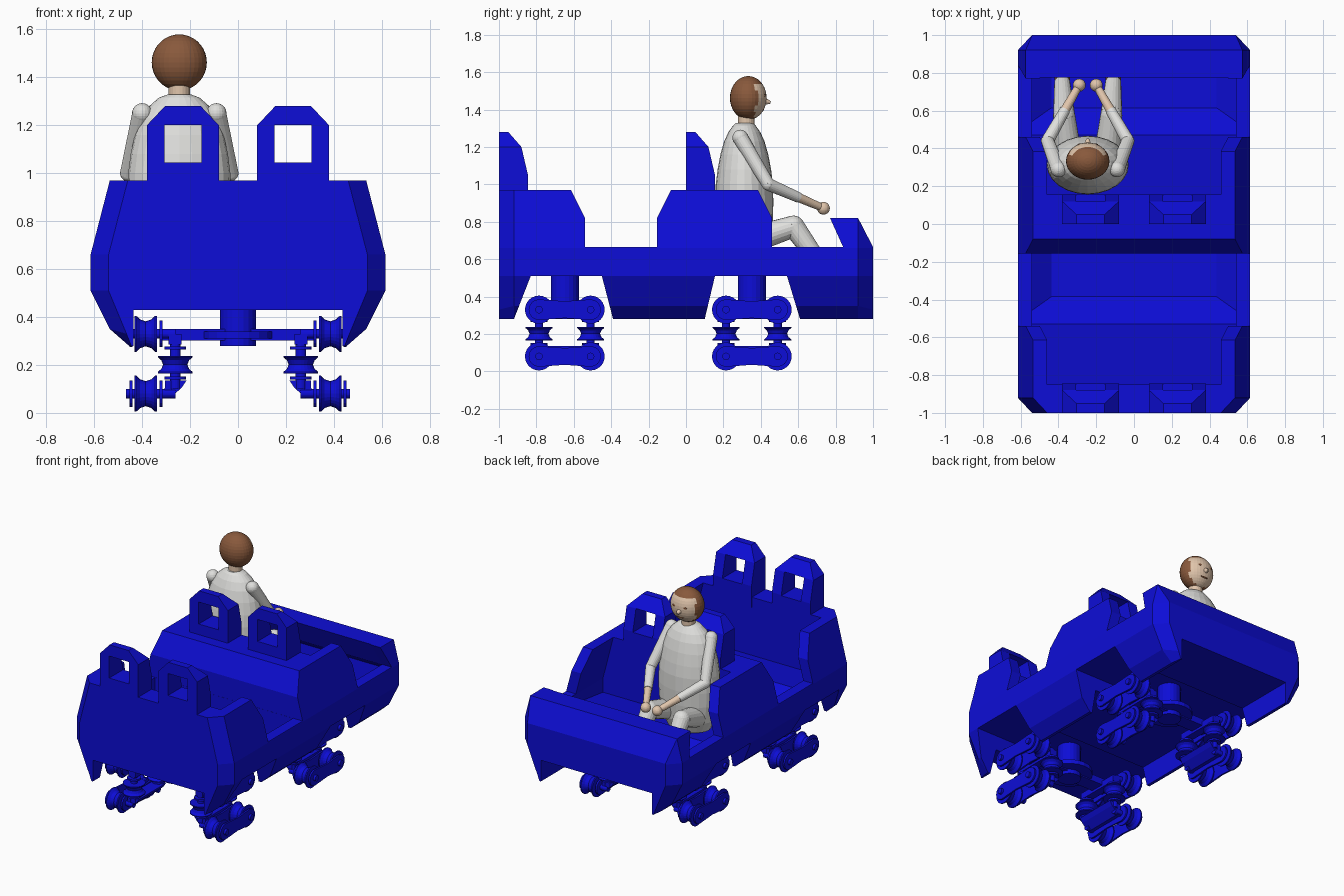
import bpy, bmesh, math
from mathutils import Vector, Matrix

if "Cube" in bpy.data.objects:
    bpy.data.objects.remove(bpy.data.objects["Cube"])


def material(name, rgb):
    m = bpy.data.materials.new(name)
    m.diffuse_color = (*rgb, 1)
    m.use_nodes = True
    m.node_tree.nodes["Principled BSDF"].inputs["Base Color"].default_value = m.diffuse_color
    return m


BLUE = material("blue paint", (0.004, 0.004, 0.68))
GREY = material("light grey cloth", (0.74, 0.74, 0.72))
SKIN = material("skin", (0.75, 0.56, 0.41))
BROWN = material("brown hair", (0.25, 0.10, 0.045))


def finish(name, bm, *mats):
    bmesh.ops.recalc_face_normals(bm, faces=bm.faces)
    me = bpy.data.meshes.new(name)
    bm.to_mesh(me)
    bm.free()
    for m in mats:
        me.materials.append(m)
    ob = bpy.data.objects.new(name, me)
    bpy.context.collection.objects.link(ob)
    return ob


def loft(name, rings, mat=BLUE):
    """Closed solid through equal-sized rings of points."""
    bm = bmesh.new()
    vs = [[bm.verts.new(p) for p in r] for r in rings]
    n = len(vs[0])
    for a, b in zip(vs, vs[1:]):
        for i in range(n):
            j = (i + 1) % n
            bm.faces.new((a[i], a[j], b[j], b[i]))
    bm.faces.new(vs[0])
    bm.faces.new(vs[-1])
    return finish(name, bm, mat)


def side_prism(name, yz, x0, x1, mat=BLUE):
    return loft(name, [[(x, y, z) for y, z in yz] for x in (x0, x1)], mat)


def mirrored(half):
    return half + [(-x, z) for x, z in reversed(half)]


def front_loft(name, stations):
    """stations: (y, half outline in x,z), mirrored across x."""
    return loft(name, [[(x, y, z) for x, z in mirrored(h)] for y, h in stations])


def box(name, x0, x1, y0, y1, z0, z1):
    return side_prism(name, [(y0, z0), (y1, z0), (y1, z1), (y0, z1)], x0, x1)


def revolve(name, p0, p1, profile, mat=BLUE, n=20):
    """profile: (fraction along axis, radius)."""
    p0, p1 = Vector(p0), Vector(p1)
    q = (p1 - p0).to_track_quat('Z', 'Y')
    rings = []
    for t, r in profile:
        c = p0.lerp(p1, t)
        rings.append([c + q @ Vector((r * math.cos(2 * math.pi * i / n),
                                      r * math.sin(2 * math.pi * i / n), 0)) for i in range(n)])
    return loft(name, rings, mat)


def tube(name, p0, p1, r0, r1=None, mat=BLUE):
    return revolve(name, p0, p1, [(0, r0), (1, r1 or r0)], mat)


def ball(name, c, r, mat, n=20):
    bm = bmesh.new()
    bmesh.ops.create_uvsphere(bm, u_segments=n, v_segments=n // 2 + 2, radius=1,
                              matrix=Matrix.Translation(c) @ Matrix.Diagonal((*r, 1)))
    return finish(name, bm, mat)


def boolean(ob, cutter, op):
    mod = ob.modifiers.new("cut", 'BOOLEAN')
    mod.operation, mod.object, mod.solver = op, cutter, 'EXACT'
    bpy.context.view_layer.objects.active = ob
    bpy.ops.object.modifier_apply(modifier=mod.name)
    bpy.data.objects.remove(cutter)


# Car body: tapered tub trimmed to the side profile
outer = [(.527, 1.0), (.615, .66), (.615, .51), (.535, .35), (.455, .28)]
inset = [(.452, 1.0), (.54, .66), (.54, .51), (.465, .33), (.445, .28)]
body = front_loft("car_body", [(-1, inset), (-.92, outer), (.92, outer), (1, inset)])
profile = [(-1.1, .2), (-.951, .2), (-.83, .51), (-.45, .51), (-.369, .2), (.081, .2),
           (.155, .51), (.54, .51), (.634, .2), (1.1, .2), (1.1, .471), (.92, .82),
           (.77, .82), (.84, .665), (.46, .665), (.46, .82), (.385, .97), (-.08, .97),
           (-.155, .82), (-.155, .665), (-.54, .665), (-.54, .82), (-.615, .97), (-1.1, .97)]
boolean(body, side_prism("trim", profile, -.8, .8), 'INTERSECT')

# Seat and footwell cavities
inner = [(.426, 1.1), (.54, .66), (.54, .53), (.43, .455)]
rear = [(-.85, 1.2), (-.85, .56), (-.53, .6), (-.385, .46), (-.156, .46), (-.156, 1.2)]
front = [(.155, 1.2), (.155, .56), (.47, .6), (.615, .46), (.90, .46), (.92, .6),
         (.845, .66), (.775, .82), (.70, .98), (.60, 1.2)]
for well in (rear, front):
    cavity = side_prism("cavity", well, -.7, .7)
    boolean(cavity, front_loft("limit", [(-1.2, inner), (1.2, inner)]), 'INTERSECT')
    boolean(body, cavity, 'DIFFERENCE')
boolean(body, box("underside", -.435, .435, -1.2, 1.2, .1, .43), 'DIFFERENCE')

# Headrests with window openings
for y in (-1, 0):
    for x in (-.23, .23):
        side = [(y, .9), (y, 1.28), (y + .05, 1.28), (y + .12, 1.2), (y + .155, 1.05), (y + .155, .9)]
        rest = side_prism("headrest", side, x - .15, x + .15)
        arch = [(x - .2, .8), (x - .15, .8), (x - .15, 1.2), (x - .065, 1.29),
                (x + .065, 1.29), (x + .15, 1.2), (x + .15, .8)]
        boolean(rest, loft("arch", [[(px, py, pz) for px, pz in arch[1:]]
                                    for py in (y - .1, y + .3)]), 'INTERSECT')
        boolean(rest, box("window", x - .077, x + .077, y - .2, y + .4, 1.045, 1.2), 'DIFFERENCE')

# Wheel bogies
SPOOL = [(0, .075), (.08, .075), (.25, .06), (.5, .052), (.75, .06), (.92, .075), (1, .075)]
link = []
for k in range(9):
    a = -math.pi / 2 + math.pi * k / 8
    link.append((.138 + .055 * math.cos(a), .055 * math.sin(a)))
link += [(0, .045)] + [(-y, -z) for y, z in link] + [(0, -.045)]
for yc in (-.648, .352):
    tube("bogie_pillar", (0, yc, .28), (0, yc, .53), .075)
    tube("bogie_disc", (0, yc, .31), (0, yc, .34), .15)
    box("bogie_crossbeam", -.32, .32, yc - .05, yc + .05, .302, .35)
    for s in (-1, 1):
        box("bogie_side_beam", s * .235, s * .29, yc - .16, yc + .16, .285, .33)
        bracket = [(.235, .14), (.31, .14), (.31, .11), (.285, .065), (.235, .065)]
        bracket = [(.215, .135), (.305, .135), (.305, .11), (.31, .06), (.285, .06), (.235, .105)]
        loft("lower_bracket", [[(s * x, y, z) for x, z in bracket] for y in (yc - .15, yc + .15)])
        for z in (.33, .08):
            for x in (.322, .446):
                side_prism("link_plate", [(yc + a, z + b) for a, b in link],
                           s * (x - .006), s * (x + .006))
            for y in (yc - .138, yc + .138):
                revolve("running_wheel", (s * .338, y, z), (s * .432, y, z), SPOOL, n=24)
                tube("axle", (s * .26, y, z), (s * .468, y, z), .02)
        for y in (yc - .138, yc + .138):
            revolve("guide_wheel", (s * .262, y, .165), (s * .262, y, .238),
                    [(t, r * .97) for t, r in SPOOL], n=24)
            tube("guide_axle", (s * .262, y, .1), (s * .262, y, .31), .022)
            for z in (.14, .265):
                tube("guide_flange", (s * .262, y, z), (s * .262, y, z + .012), .045)

# Rider torso: stacked elliptical rings
X, Y = -.245, .312
rings = [(.60, .15, .11), (.68, .195, .14), (.80, .213, .152), (.90, .217, .155), (1.0, .213, .153),
         (1.08, .203, .143), (1.16, .185, .128), (1.23, .16, .108), (1.28, .125, .085),
         (1.315, .085, .06), (1.328, .05, .045)]
loft("rider_torso", [[(X + rx * math.cos(math.pi * i / 12), Y + ry * math.sin(math.pi * i / 12), z)
                      for i in range(24)] for z, rx, ry in rings], GREY)
tube("rider_neck", (X, Y + .01, 1.31), (X, Y + .01, 1.39), .045, mat=SKIN)

# Rider head: face coloured by direction
c = Vector((X, .333, 1.462))
head = ball("rider_head", c, (.115, .098, .117), BROWN, 32)
head.data.materials.append(SKIN)
for f in head.data.polygons:
    d = f.center - c
    if d.y > .035 and d.z < .07 and abs(d.x) < .095:
        f.material_index = 1
tube("rider_nose", (X, .415, 1.445), (X, .452, 1.438), .022, .007, SKIN)
for s in (-1, 1):
    ball("rider_eye", (X + s * .04, .421, 1.475), (.016, .005, .008), BROWN, 12)
ball("rider_mouth", (X, .412, 1.40), (.03, .006, .006), BROWN, 12)

# Rider arms and legs
for s in (-1, 1):
    P = lambda x, y, z: Vector((X + s * x, y, z))
    shoulder, elbow, hand = P(.155, .29, 1.25), P(.213, .44, 1.0), P(.045, .735, .872)
    cuff = elbow.lerp(hand, .55)
    ball("shoulder", shoulder, (.042,) * 3, GREY)
    tube("upper_arm", shoulder, elbow, .041, .034, GREY)
    ball("elbow", elbow, (.034,) * 3, GREY)
    tube("sleeve", elbow, cuff, .034, .028, GREY)
    tube("forearm", cuff, hand, .025, .02, SKIN)
    ball("hand", hand, (.034,) * 3, SKIN)
    hip, knee, ankle = P(.1, .34, .70), P(.125, .575, .775), P(.135, .75, .53)
    tube("thigh", hip, knee, .072, .058, GREY)
    ball("knee", knee, (.058,) * 3, GREY)
    tube("shin", knee, ankle, .058, .042, GREY)
    ball("shoe", P(.135, .79, .50), (.042, .085, .038), BROWN)
